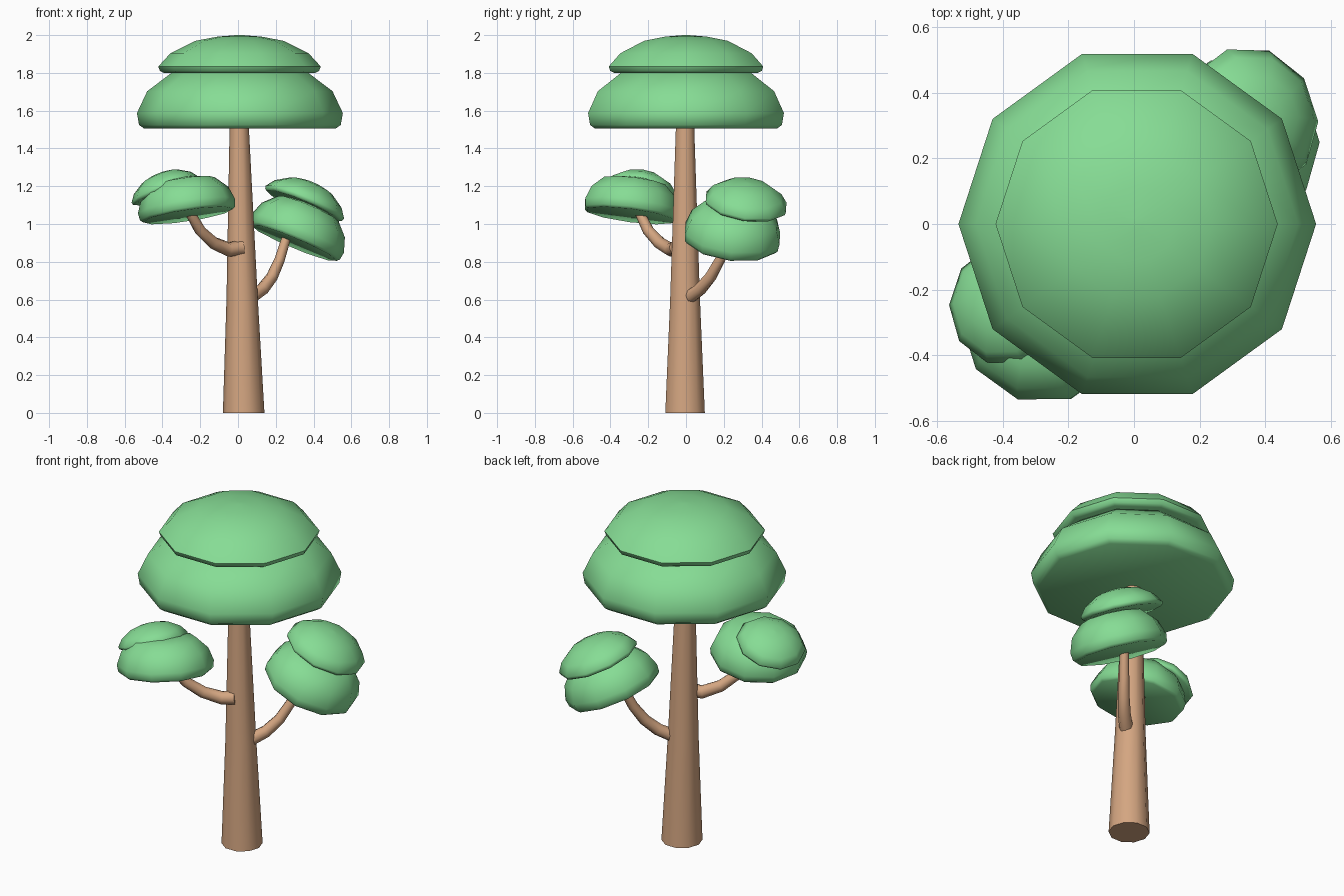
import bpy, bmesh, math
from mathutils import Vector, Matrix

cube = bpy.data.objects.get("Cube")
if cube:
    bpy.data.objects.remove(cube, do_unlink=True)


def material(name, colour):
    m = bpy.data.materials.new(name)
    m.use_nodes = True
    m.diffuse_color = (*colour, 1)
    m.node_tree.nodes["Principled BSDF"].inputs["Base Color"].default_value = (*colour, 1)
    return m


leaf = material("leaf green", (0.24, 0.72, 0.30))
bark = material("bark brown", (0.66, 0.38, 0.22))


def loft(name, rings, mat, angle):
    """Join closed rings of points into a capped, smooth-shaded solid."""
    bm = bmesh.new()
    loops = [[bm.verts.new(p) for p in ring] for ring in rings]
    n = len(loops[0])
    for a, b in zip(loops, loops[1:]):
        for i in range(n):
            j = (i + 1) % n
            bm.faces.new((a[i], a[j], b[j], b[i]))
    bm.faces.new(loops[0][::-1])
    bm.faces.new(loops[-1])
    bmesh.ops.recalc_face_normals(bm, faces=bm.faces)
    mesh = bpy.data.meshes.new(name)
    bm.to_mesh(mesh)
    bm.free()
    obj = bpy.data.objects.new(name, mesh)
    bpy.context.collection.objects.link(obj)
    mesh.materials.append(mat)
    bpy.ops.object.select_all(action='DESELECT')
    obj.select_set(True)
    bpy.context.view_layer.objects.active = obj
    bpy.ops.object.shade_smooth_by_angle(angle=math.radians(angle))
    return obj


def circle(radius, z, sides):
    return [Vector((radius * math.cos(math.tau * i / sides),
                    radius * math.sin(math.tau * i / sides), z)) for i in range(sides)]


# Flattened dome cross-section: share of radius, share of height
DOME = ((0.93, 0), (0.98, 0.06), (1, 0.25), (0.90, 0.60), (0.66, 0.90), (0.35, 0.98), (0.04, 1))
CAP = ((0.93, 0), (0.98, 0.05), (1, 0.17), (0.85, 0.52), (0.54, 0.85), (0.27, 0.96), (0.04, 1))


def canopy(name, base, radius, height, up=(0, 0, 1), section=DOME, sides=10):
    turn = Vector((0, 0, 1)).rotation_difference(Vector(up)).to_matrix().to_4x4()
    place = Matrix.Translation(base) @ turn
    rings = [[place @ p for p in circle(radius * r, height * h, sides)] for r, h in section]
    return loft(name, rings, leaf, 60)


def branch(name, path, start, end, sides=8):
    points = [Vector(p) for p in path]
    rings = []
    for i, p in enumerate(points):
        along = points[min(i + 1, len(points) - 1)] - points[max(i - 1, 0)]
        turn = along.to_track_quat('Z', 'Y')
        t = i / (len(points) - 1)
        rings.append([p + turn @ q for q in circle(start + (end - start) * t, 0, sides)])
    return loft(name, rings, bark, 50)


# Tapered trunk leaning slightly
trunk_rings = [[p + Vector((x, y, 0)) for p in circle(r, z, 10)]
               for x, y, z, r in ((0.03, -0.005, 0, 0.11), (0.022, -0.005, 0.6, 0.083),
                                  (0.006, -0.005, 1.54, 0.05))]
loft("trunk", trunk_rings, bark, 50)

# Main crown
canopy("crown_lower", (0.01, 0, 1.505), 0.545, 0.33)
canopy("crown_upper", (0.008, 0, 1.80), 0.43, 0.20, section=CAP)

# Right branch and its foliage
branch("right_branch", ((0.02, -0.05, 0.875), (-0.05, -0.08, 0.865), (-0.13, -0.14, 0.90),
                        (-0.20, -0.20, 0.965), (-0.26, -0.25, 1.07)), 0.042, 0.026)
canopy("right_foliage_lower", (-0.265, -0.295, 1.045), 0.26, 0.20, (-0.15, 0.13, 1))
canopy("right_foliage_upper", (-0.38, -0.245, 1.165), 0.19, 0.11, (-0.40, 0.15, 1), CAP)

# Left branch and its foliage
branch("left_branch", ((0.07, 0.02, 0.615), (0.13, 0.075, 0.655), (0.18, 0.13, 0.72),
                       (0.22, 0.18, 0.81), (0.26, 0.23, 0.94)), 0.038, 0.024)
canopy("left_foliage_lower", (0.295, 0.24, 0.90), 0.265, 0.22, (0.42, 0.12, 1))
canopy("left_foliage_upper", (0.345, 0.315, 1.095), 0.225, 0.135, (0.42, 0.15, 1), CAP)
